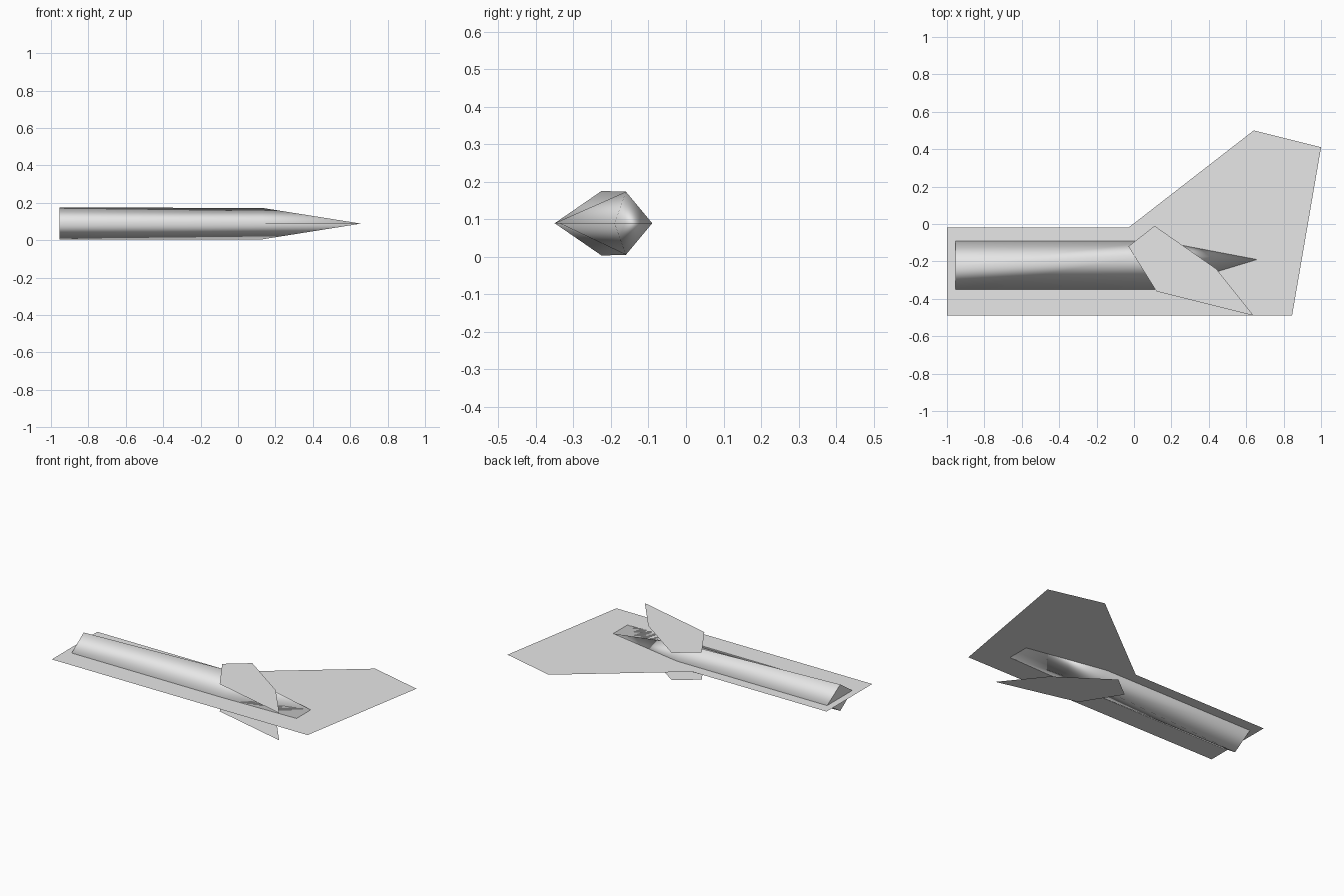
import bpy
import bmesh

cube = bpy.data.objects.get("Cube")
if cube:
    bpy.data.objects.remove(cube, do_unlink=True)

# single plain grey
grey = bpy.data.materials.new("light_grey")
grey.use_nodes = True
grey.diffuse_color = (0.8, 0.8, 0.8, 1)
grey.node_tree.nodes["Principled BSDF"].inputs["Base Color"].default_value = (0.8, 0.8, 0.8, 1)

MID = 0.089  # height of the wing plane


def finish(name, bm):
    mesh = bpy.data.meshes.new(name)
    bm.to_mesh(mesh)
    bm.free()
    mesh.materials.append(grey)
    obj = bpy.data.objects.new(name, mesh)
    bpy.context.collection.objects.link(obj)
    return obj


def sheet(name, outline, z):
    """Flat sheet from a counter-clockwise outline, facing up."""
    bm = bmesh.new()
    bm.faces.new([bm.verts.new((x, y, z)) for x, y in outline])
    return finish(name, bm)


# main wing sheet
sheet("main_wing", [(-1, -0.49), (0.845, -0.49), (1, 0.41), (0.64, 0.5),
                    (-0.03, -0.02), (-1, -0.02)], MID)

# matching small fins above and below the body
fin = [(0.64, -0.49), (0.44, -0.24), (0.11, -0.01), (-0.03, -0.12), (0.12, -0.36)]
sheet("upper_fin", fin, 2 * MID)
sheet("lower_fin", fin, 0)

# diamond-section body: x, front y, ridge y, back y, half height
sections = [(-0.955, -0.35, -0.225, -0.09, 0.086),
            (0.13, -0.35, -0.16, -0.09, 0.084),
            (0.658, -0.337, -0.19, -0.19, 0.0)]
bm = bmesh.new()
rings = []
for x, front, ridge, back, h in sections:
    pts = [(front, 0), (ridge, h), (back, 0), (ridge, -h)]
    rings.append([bm.verts.new((x, y, MID + dz)) for y, dz in pts])
for a, b in zip(rings, rings[1:]):
    for i in range(4):
        j = (i + 1) % 4
        bm.faces.new((a[i], a[j], b[j], b[i]))
cap = bm.faces.new(rings[0])
# the nose closes to a knife edge
bmesh.ops.remove_doubles(bm, verts=bm.verts, dist=0.0005)
bmesh.ops.recalc_face_normals(bm, faces=bm.faces)
for f in bm.faces:
    f.smooth = f is not cap
for e in cap.edges:
    e.smooth = False
finish("body", bm)
